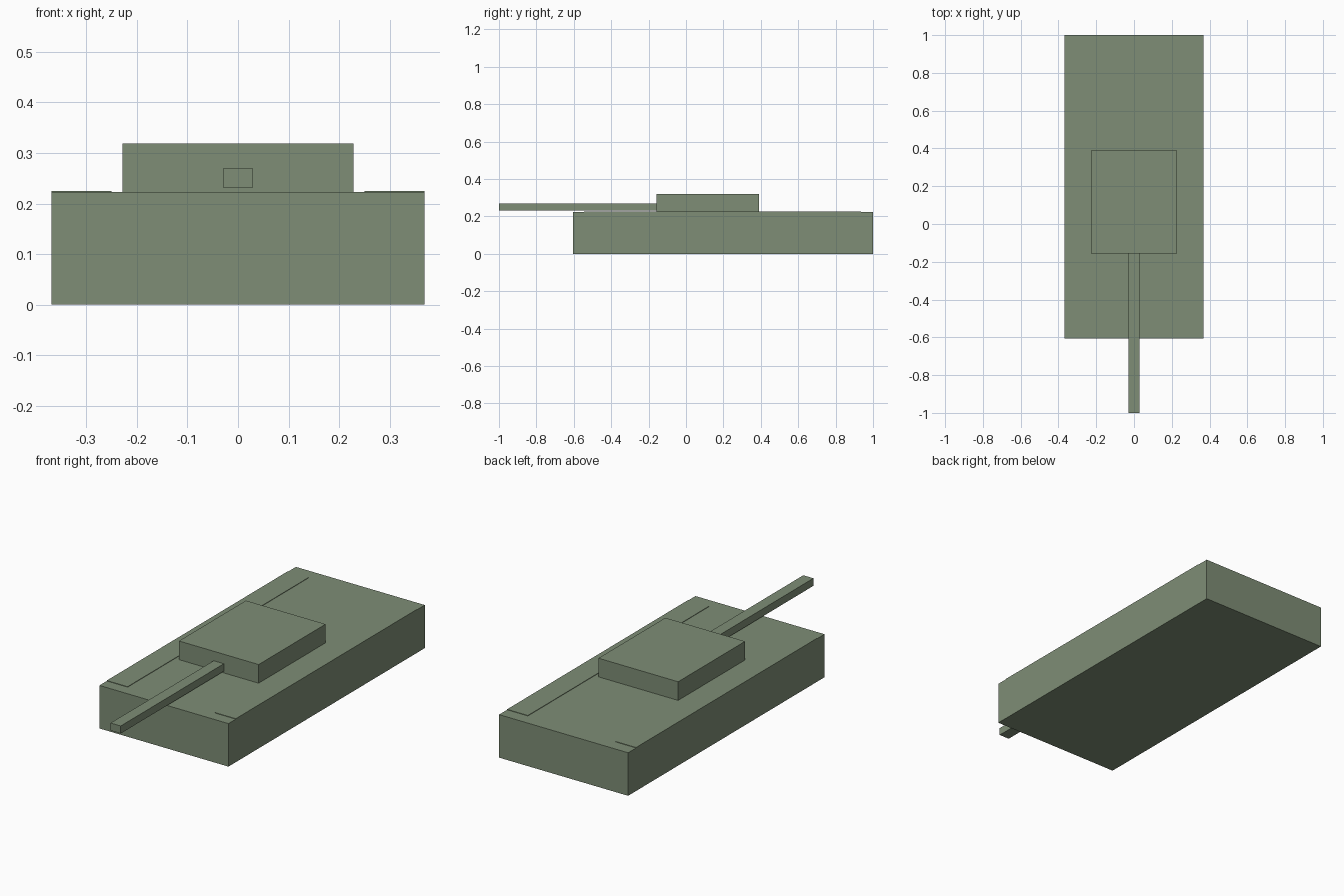
import bpy

if "Cube" in bpy.data.objects:
    bpy.data.objects.remove(bpy.data.objects["Cube"])

green = bpy.data.materials.new("olive_green")
green.diffuse_color = (0.21, 0.27, 0.18, 1)
green.use_nodes = True
green.node_tree.nodes["Principled BSDF"].inputs["Base Color"].default_value = green.diffuse_color


def box(name, lo, hi):
    """Box spanning two opposite corners."""
    centre = [(a + b) / 2 for a, b in zip(lo, hi)]
    size = [b - a for a, b in zip(lo, hi)]
    bpy.ops.mesh.primitive_cube_add(size=1, location=centre)
    ob = bpy.context.object
    ob.name = name
    ob.scale = size
    bpy.ops.object.transform_apply(location=False, rotation=False, scale=True)
    ob.data.materials.append(green)
    return ob


# Main body
box("hull", (-0.369, -0.605, 0), (0.369, 1.0, 0.2225))

# Thin raised track covers along both sides of the deck
for side, x0, x1 in (("left", -0.369, -0.25), ("right", 0.25, 0.369)):
    box(side + "_track_cover", (x0, -0.545, 0.2225), (x1, 0.935, 0.225))

# Turret and gun barrel
box("turret", (-0.228, -0.157, 0.2225), (0.228, 0.39, 0.319))
box("gun_barrel", (-0.029, -1.0, 0.231), (0.029, -0.157, 0.27))
